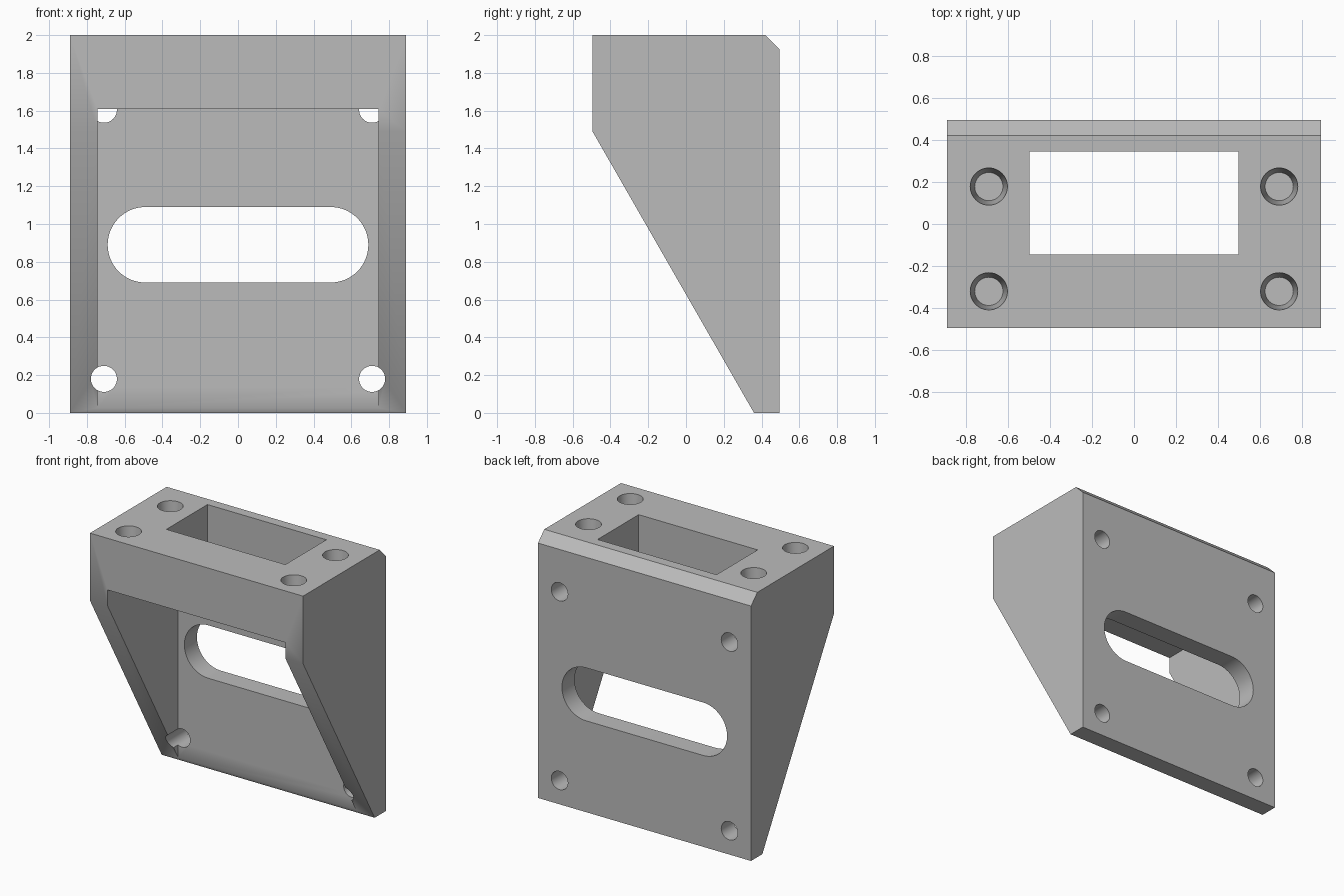
import bpy, bmesh, math
from mathutils import Vector

if "Cube" in bpy.data.objects:
    bpy.data.objects.remove(bpy.data.objects["Cube"], do_unlink=True)

grey = bpy.data.materials.new("plain grey")
grey.use_nodes = True
GREY = (0.5, 0.5, 0.5, 1)
grey.diffuse_color = GREY
grey.node_tree.nodes["Principled BSDF"].inputs["Base Color"].default_value = GREY


def prism(name, points, offset):
    """Solid made by sweeping a flat outline along an offset."""
    bm = bmesh.new()
    face = bm.faces.new([bm.verts.new(p) for p in points])
    swept = bmesh.ops.extrude_face_region(bm, geom=[face])["geom"]
    bmesh.ops.translate(bm, vec=Vector(offset),
                        verts=[v for v in swept if isinstance(v, bmesh.types.BMVert)])
    bmesh.ops.recalc_face_normals(bm, faces=bm.faces[:])
    mesh = bpy.data.meshes.new(name)
    bm.to_mesh(mesh)
    bm.free()
    mesh.materials.append(grey)
    obj = bpy.data.objects.new(name, mesh)
    bpy.context.collection.objects.link(obj)
    return obj


def box(name, lo, hi):
    outline = [(lo[0], lo[1], lo[2]), (hi[0], lo[1], lo[2]),
               (hi[0], hi[1], lo[2]), (lo[0], hi[1], lo[2])]
    return prism(name, outline, (0, 0, hi[2] - lo[2]))


def arc(cx, cy, r, start, sweep, n):
    return [(cx + r * math.cos(start + sweep * i / n),
             cy + r * math.sin(start + sweep * i / n)) for i in range(n + 1)]


def tapered_hole(name, x, y, r_bottom, r_top, z_bottom, z_top):
    bpy.ops.mesh.primitive_cone_add(vertices=48, radius1=r_bottom, radius2=r_top,
                                    depth=z_top - z_bottom,
                                    location=(x, y, (z_top + z_bottom) / 2))
    obj = bpy.context.object
    obj.name = name
    obj.data.materials.append(grey)
    return obj


# Bracket body: side profile swept across the width
HALF, PLATE = 0.89, 0.345
profile = [(-0.495, 2), (0.42, 2), (0.495, 1.925), (0.495, 0), (0.36, 0), (-0.495, 1.49)]
body = prism("bracket_body", [(-HALF, y, z) for y, z in profile], (2 * HALF, 0, 0))

# Open space between the side walls, and the window in the top block
cutters = [box("cavity_cutter", (-0.743, -0.8, -0.3), (0.743, PLATE, 1.61)),
           box("window_cutter", (-0.497, -0.145, 1.5), (0.497, PLATE, 2.2))]

# Rounded slot through the back plate
slot = (arc(0.49, 0.89, 0.2, -math.pi / 2, math.pi, 32)
        + arc(-0.49, 0.89, 0.2, math.pi / 2, math.pi, 32))
cutters.append(prism("slot_cutter", [(x, 0.2, z) for x, z in slot], (0, 0.5, 0)))

# Screw holes through the back plate and tapered blind holes in the top
for side in (-1, 1):
    for z in (0.18, 1.605):
        ring = arc(side * 0.71, z, 0.069, 0, math.tau, 48)[:-1]
        cutters.append(prism("screw_hole_cutter", [(x, 0.18, h) for x, h in ring], (0, 0.5, 0)))
    for y in (-0.32, 0.178):
        cutters.append(tapered_hole("insert_hole_cutter", side * 0.69, y, 0.067, 0.09, 1.73, 2.02))

for cutter in cutters:
    cutter.hide_render = True
    cut = body.modifiers.new(cutter.name, "BOOLEAN")
    cut.operation, cut.solver, cut.object = "DIFFERENCE", "EXACT", cutter

# Apply the cuts and tidy up
bpy.ops.object.select_all(action="DESELECT")
body.select_set(True)
bpy.context.view_layer.objects.active = body
for name in [m.name for m in body.modifiers]:
    bpy.ops.object.modifier_apply(modifier=name)
for cutter in cutters:
    bpy.data.objects.remove(cutter, do_unlink=True)
bpy.ops.object.shade_smooth_by_angle(angle=math.radians(30))
